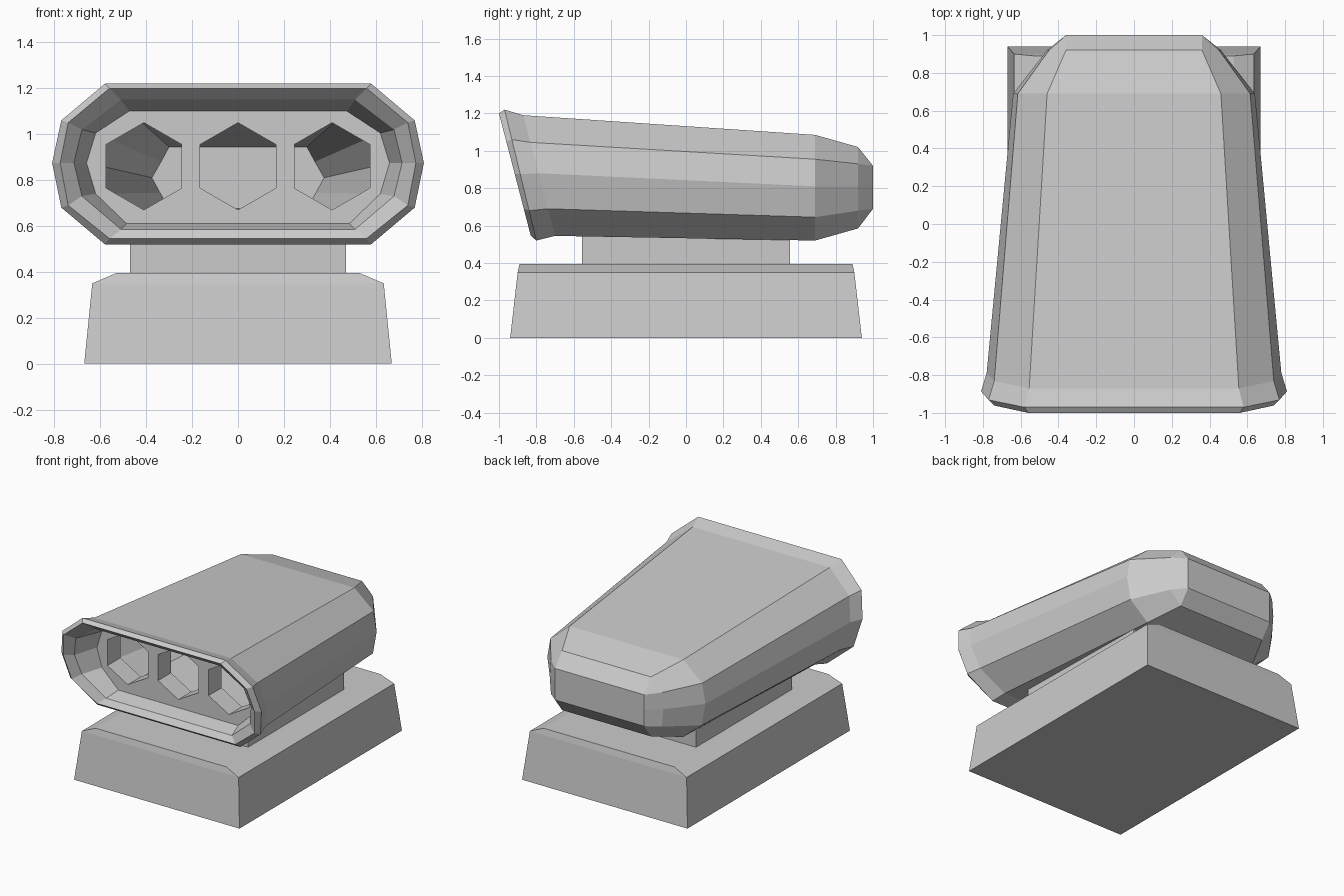
import bpy, bmesh, math

cube = bpy.data.objects.get("Cube")
if cube:
    bpy.data.objects.remove(cube, do_unlink=True)

grey = bpy.data.materials.new("light grey")
grey.use_nodes = True
grey.diffuse_color = (0.6, 0.6, 0.6, 1)
shader = next(n for n in grey.node_tree.nodes if n.type == 'BSDF_PRINCIPLED')
shader.inputs["Base Color"].default_value = (0.6, 0.6, 0.6, 1)


def ring(y, xs, zs, slope=0.0):
    """Symmetric loop; y is taken at the top and leans back by slope downwards."""
    half = [(x, y + (zs[0] - z) * slope, z) for x, z in zip(xs, zs)]
    return half + [(-x, yy, z) for x, yy, z in reversed(half)]


def rectangle(hx, hy, z):
    return [(-hx, -hy, z), (hx, -hy, z), (hx, hy, z), (-hx, hy, z)]


def loft(name, rings):
    """Closed flat-faced skin over a series of loops, capped at both ends."""
    bm = bmesh.new()
    loops = [[bm.verts.new(p) for p in r] for r in rings]
    for a, b in zip(loops, loops[1:]):
        n = len(a)
        for i in range(n):
            j = (i + 1) % n
            bm.faces.new((a[i], a[j], b[j], b[i]))
    bm.faces.new(loops[0])
    bm.faces.new(loops[-1])
    bmesh.ops.remove_doubles(bm, verts=bm.verts, dist=0.0005)
    bmesh.ops.recalc_face_normals(bm, faces=bm.faces)
    mesh = bpy.data.meshes.new(name)
    bm.to_mesh(mesh)
    bm.free()
    mesh.materials.append(grey)
    obj = bpy.data.objects.new(name, mesh)
    bpy.context.collection.objects.link(obj)
    return obj


# Base plinth with chamfered top, and the neck above it
loft("base", [rectangle(0.67, 0.94, 0), rectangle(0.635, 0.90, 0.35),
              rectangle(0.53, 0.89, 0.395)])
loft("neck", [rectangle(0.47, 0.555, 0.38), rectangle(0.47, 0.555, 0.56)])

# Hollow scoop: outer skin from the back to the lip, then inside to the chamber end
mouth_x = (0.475, 0.62, 0.66, 0.62, 0.485)
mouth_z = (1.10, 1.005, 0.875, 0.74, 0.61)
loft("scoop", [
    ring(1.00, (0.36,) * 5, (0.92, 0.92, 0.81, 0.69, 0.69)),
    ring(0.92, (0.36, 0.45, 0.46, 0.45, 0.36), (1.02, 0.93, 0.81, 0.68, 0.585)),
    ring(0.69, (0.46, 0.615, 0.64, 0.61, 0.46), (1.085, 0.955, 0.81, 0.645, 0.52)),
    ring(-0.87, (0.555, 0.74, 0.78, 0.74, 0.555), (1.19, 1.045, 0.88, 0.69, 0.545), 0.264),
    ring(-0.97, (0.58, 0.77, 0.81, 0.77, 0.58), (1.22, 1.06, 0.875, 0.68, 0.52), 0.243),
    ring(-1.00, (0.56, 0.74, 0.775, 0.74, 0.56), (1.20, 1.05, 0.875, 0.69, 0.545), 0.26),
    ring(-0.94, (0.51, 0.68, 0.715, 0.68, 0.51), (1.15, 1.02, 0.875, 0.73, 0.585), 0.25),
    ring(-0.69, mouth_x, mouth_z),
    ring(-0.54, mouth_x, mouth_z),
    ring(0.85, (0.30, 0.335, 0.375, 0.34, 0.30), (0.945, 0.88, 0.81, 0.745, 0.675)),
])

# Intake panel with three hexagonal openings
wide = [x + 0.008 for x in mouth_x]
panel = loft("intake_panel", [ring(y, wide, mouth_z) for y in (-0.69, -0.54)])
for cx in (-0.41, 0, 0.41):
    hexagon = [(cx + 0.19 * math.sin(i * math.pi / 3),
                0.86 + 0.19 * math.cos(i * math.pi / 3)) for i in range(6)]
    cutter = loft("opening_cutter", [[(x, y, z) for x, z in hexagon] for y in (-0.8, -0.4)])
    cutter.hide_render = True
    cut = panel.modifiers.new("opening", 'BOOLEAN')
    cut.operation = 'DIFFERENCE'
    cut.solver = 'EXACT'
    cut.object = cutter
    bpy.context.view_layer.objects.active = panel
    bpy.ops.object.modifier_apply(modifier=cut.name)
    bpy.data.objects.remove(cutter, do_unlink=True)
